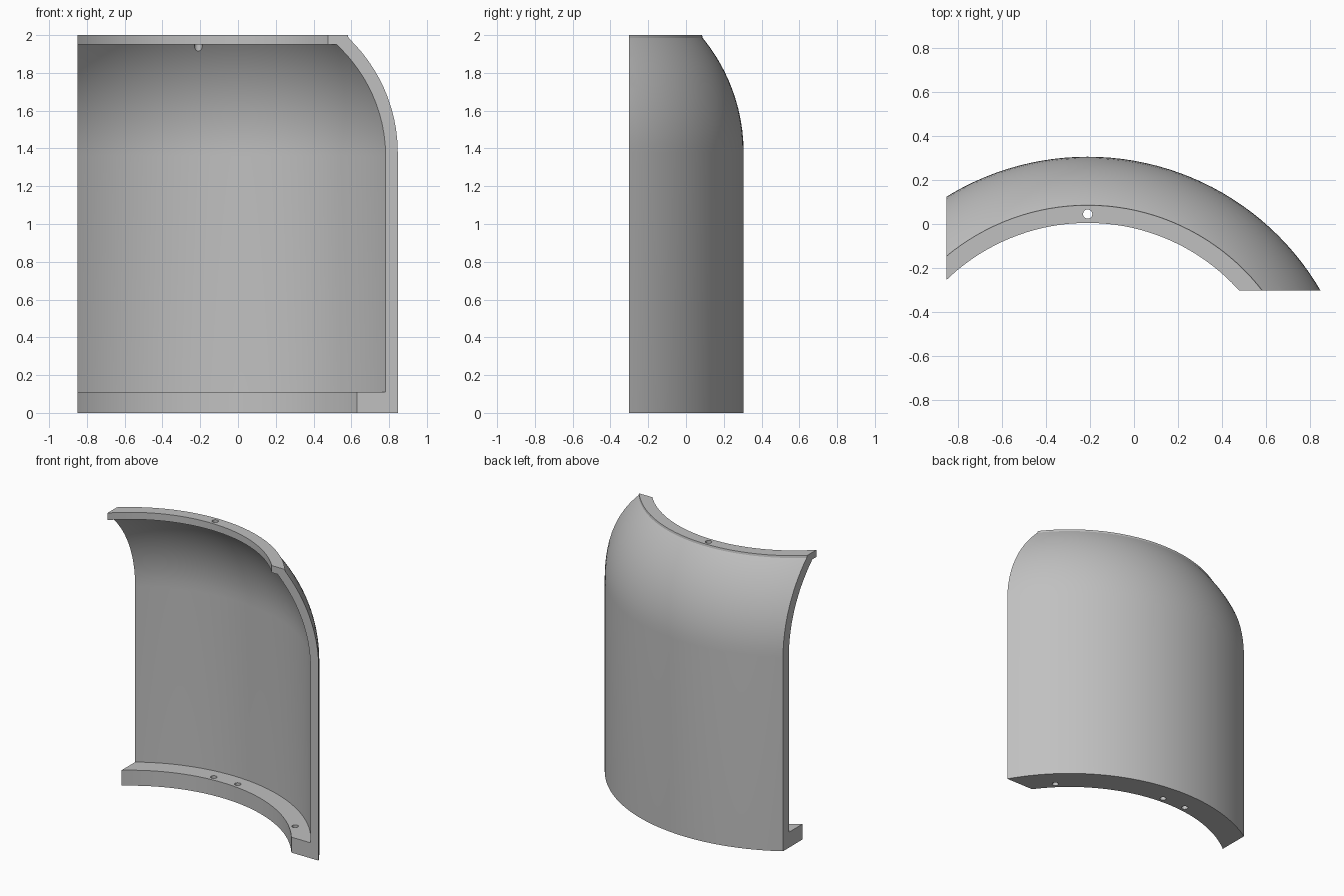
import bpy, bmesh
from math import sin, cos, radians, sqrt
from mathutils import Vector, Matrix

if "Cube" in bpy.data.objects:
    bpy.data.objects.remove(bpy.data.objects["Cube"])

AXIS = Vector((-0.21, -0.917, 0))     # vertical axis of the curved shell
SWEEP, STEPS = 140, 56

grey = bpy.data.materials.new("plain_grey")
grey.use_nodes = True
colour = (0.53, 0.53, 0.53, 1)
grey.diffuse_color = colour
grey.node_tree.nodes["Principled BSDF"].inputs["Base Color"].default_value = colour


def dome(r0, z0, r1, z1, n=16):
    """Arc that leaves (r0, z0) vertically and bends inward to (r1, z1)."""
    dr, dz = r0 - r1, z1 - z0
    rad = (dr * dr + dz * dz) / (2 * dr)
    heights = [dz * sin(radians(90 * i / n)) for i in range(n + 1)]
    return [(r0 - rad + sqrt(rad * rad - h * h), z0 + h) for h in heights]


def cut(bm, point, normal):
    """Trim everything on the normal side of a plane and cap the section."""
    geom = bm.verts[:] + bm.edges[:] + bm.faces[:]
    bmesh.ops.bisect_plane(bm, geom=geom, dist=1e-6, plane_co=point,
                           plane_no=normal, clear_outer=True)
    rim = [e for e in bm.edges if e.is_boundary
           and all(abs((v.co - Vector(point)).dot(Vector(normal))) < 1e-4 for v in e.verts)]
    bmesh.ops.contextual_create(bm, geom=rim)


# Shell section: wall, bottom flange, domed shoulder and top flange
profile = [(1.042, 0), (1.222, 0)]
profile += dome(1.222, 1.38, 1.005, 1.985)
profile += [(1.002, 2), (0.922, 2), (0.922, 1.95)]
profile += reversed(dome(1.167, 1.36, 0.956, 1.95))
profile += [(1.167, 0.11), (1.042, 0.11)]

bm = bmesh.new()
turn = Matrix.Rotation(radians(-SWEEP / 2), 3, 'Z')
verts = [bm.verts.new(AXIS + turn @ Vector((0, r, z))) for r, z in profile]
edges = [bm.edges.new((a, b)) for a, b in zip(verts, verts[1:] + verts[:1])]
bmesh.ops.spin(bm, geom=verts + edges, cent=AXIS, axis=(0, 0, 1),
               angle=radians(SWEEP), steps=STEPS, use_duplicate=False)
cut(bm, (0, -0.302, 0), (0, -1, 0))
cut(bm, (-0.85, 0, 0), (-1, 0, 0))
bmesh.ops.recalc_face_normals(bm, faces=bm.faces[:])
mesh = bpy.data.meshes.new("curved_shell")
bm.to_mesh(mesh)
bm.free()
shell = bpy.data.objects.new("curved_shell", mesh)
bpy.context.collection.objects.link(shell)
mesh.materials.append(grey)


def drill(radius, degrees, z):
    """Bore a vertical screw hole at a polar position around the axis."""
    a = radians(degrees)
    place = AXIS + Vector((radius * sin(a), radius * cos(a), z))
    bpy.ops.mesh.primitive_cylinder_add(vertices=24, radius=0.021, depth=0.3, location=place)
    cutter = bpy.context.object
    cutter.name = "hole_cutter"
    cutter.hide_render = True
    mod = shell.modifiers.new("hole", 'BOOLEAN')
    mod.operation, mod.solver, mod.object = 'DIFFERENCE', 'EXACT', cutter
    bpy.context.view_layer.objects.active = shell
    bpy.ops.object.modifier_apply(modifier=mod.name)
    bpy.data.objects.remove(cutter)


# Screw holes: one in the top flange, three in the bottom flange
drill(0.962, 0, 2)
for degrees in (-5, 5, 45):
    drill(1.083, degrees, 0.05)

# Smooth curved faces, crisp edges
bpy.ops.object.select_all(action='DESELECT')
shell.select_set(True)
bpy.context.view_layer.objects.active = shell
bpy.ops.object.shade_smooth_by_angle(angle=radians(25))
